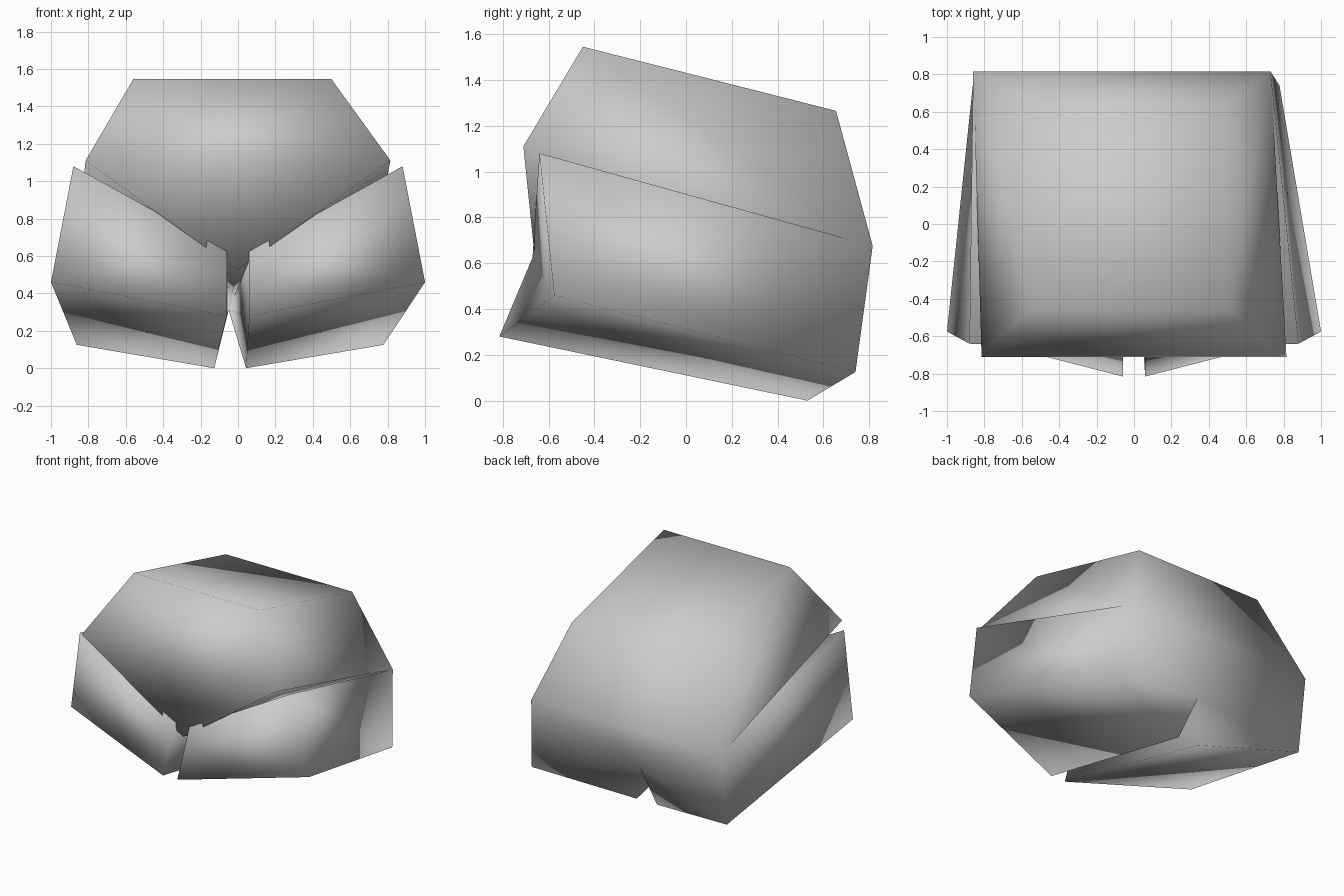
import bpy
import bmesh
from mathutils import Vector

cube = bpy.data.objects.get("Cube")
if cube:
    bpy.data.objects.remove(cube, do_unlink=True)

grey = bpy.data.materials.new("plain_grey")
grey.use_nodes = True
GREY = (0.6, 0.6, 0.6, 1.0)
grey.diffuse_color = GREY
shader = next(n for n in grey.node_tree.nodes if n.type == "BSDF_PRINCIPLED")
shader.inputs["Base Color"].default_value = GREY
shader.inputs["Roughness"].default_value = 0.6

bm = bmesh.new()


def pair(half_width, shift, y, z):
    """Left (+x) and right (-x) corners about a slightly shifted centre."""
    return [bm.verts.new((k * half_width + shift, y, z)) for k in (1, -1)]


def solid(faces):
    """Add the faces of one closed part, all turned away from its middle."""
    corners = {v for face in faces for v in face}
    centre = sum((v.co for v in corners), Vector()) / len(corners)
    for verts in faces:
        face = bm.faces.new(verts)
        face.normal_update()
        if face.normal.dot(face.calc_center_median() - centre) < 0:
            face.normal_flip()


# Upper shell corners
top_front = pair(0.53, -0.03, -0.45, 1.545)
top_back = pair(0.53, -0.03, 0.655, 1.265)
brow = pair(0.815, 0, -0.71, 1.11)
hinge = pair(0.795, -0.065, 0.815, 0.675)
keel = bm.verts.new((-0.005, -0.65, 0.525))
junction = bm.verts.new((-0.05, 0.63, 0.31))

# Side jaw corners
lip_inner = pair(0.06, 0, -0.67, 0.625)
lip_outer = pair(0.88, 0, -0.64, 1.08)
front_outer = pair(1.0, 0, -0.575, 0.46)
front_inner = pair(0.06, 0, -0.815, 0.28)
back_outer = pair(0.82, -0.042, 0.74, 0.125)
back_inner = pair(0.085, -0.042, 0.53, 0.0)

# Upper shell: roof, brow, back and a keeled underside
shell = [
    (*top_front, *reversed(top_back)),
    (*top_front, *reversed(brow)),
    (*top_back, *reversed(hinge)),
    (*brow, keel),
    (*hinge, junction),
]
for s in (0, 1):
    shell.append((top_front[s], top_back[s], hinge[s], brow[s]))
    shell.append((brow[s], hinge[s], junction, keel))
solid(shell)

# Two side jaws, joined to the shell along the back
for s in (0, 1):
    front = (lip_inner[s], lip_outer[s], front_outer[s], front_inner[s])
    back = (junction, hinge[s], back_outer[s], back_inner[s])
    walls = [(front[i], front[(i + 1) % 4], back[(i + 1) % 4], back[i])
             for i in range(4)]
    solid([front, back, *walls])

mesh = bpy.data.meshes.new("split_shell")
bm.to_mesh(mesh)
bm.free()
mesh.materials.append(grey)
shell_object = bpy.data.objects.new("split_shell", mesh)
bpy.context.collection.objects.link(shell_object)
bpy.ops.object.select_all(action="DESELECT")
shell_object.select_set(True)
bpy.context.view_layer.objects.active = shell_object
bpy.ops.object.shade_smooth()
